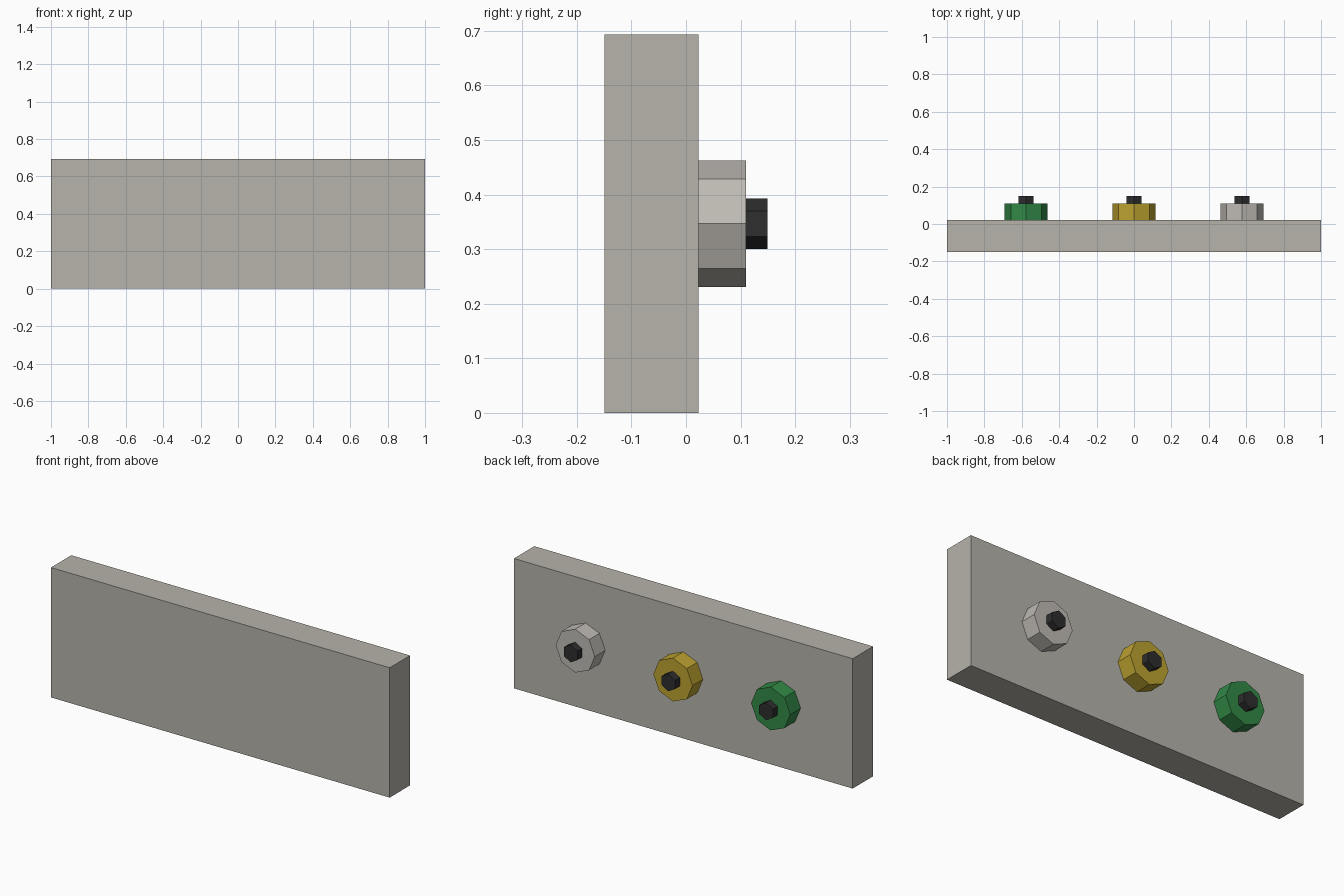
import bpy, math

if "Cube" in bpy.data.objects:
    bpy.data.objects.remove(bpy.data.objects["Cube"])


def material(name, rgb):
    """Flat colour from 0-255 display values."""
    m = bpy.data.materials.new(name)
    m.diffuse_color = [((c / 255 + 0.055) / 1.055) ** 2.4 for c in rgb] + [1]
    m.use_nodes = True
    m.node_tree.nodes["Principled BSDF"].inputs["Base Color"].default_value = m.diffuse_color
    return m


stone = material("warm grey", (182, 179, 170))
silver = material("silver", (191, 187, 181))
gold = material("gold", (188, 162, 48))
green = material("green", (50, 137, 71))
black = material("black", (46, 46, 47))

MID_Z = 0.3465      # height of the knob row
BACK_Y = 0.0225     # rear face of the panel


def prism(name, sides, radius, x, y0, y1, mat):
    """Flat-sided prism along y with one corner pointing up."""
    bpy.ops.mesh.primitive_cylinder_add(
        vertices=sides, radius=radius, depth=y1 - y0,
        location=(x, (y0 + y1) / 2, MID_Z), rotation=(math.pi / 2, 0, 0))
    ob = bpy.context.object
    ob.name = name
    ob.data.materials.append(mat)


# Panel
bpy.ops.mesh.primitive_cube_add(size=1, location=(0, (BACK_Y - 0.149) / 2, MID_Z))
panel = bpy.context.object
panel.name = "panel"
panel.scale = (2, BACK_Y + 0.149, MID_Z * 2)
bpy.ops.object.transform_apply(location=False, rotation=False, scale=True)
panel.data.materials.append(stone)

# Octagonal knobs with hexagonal pins on the rear face
for label, x, mat in (("green", -0.577, green), ("gold", 0, gold), ("silver", 0.577, silver)):
    prism(label + "_knob", 8, 0.1155, x, BACK_Y, 0.11, mat)
    prism(label + "_knob_pin", 6, 0.0465, x, 0.11, 0.149, black)
